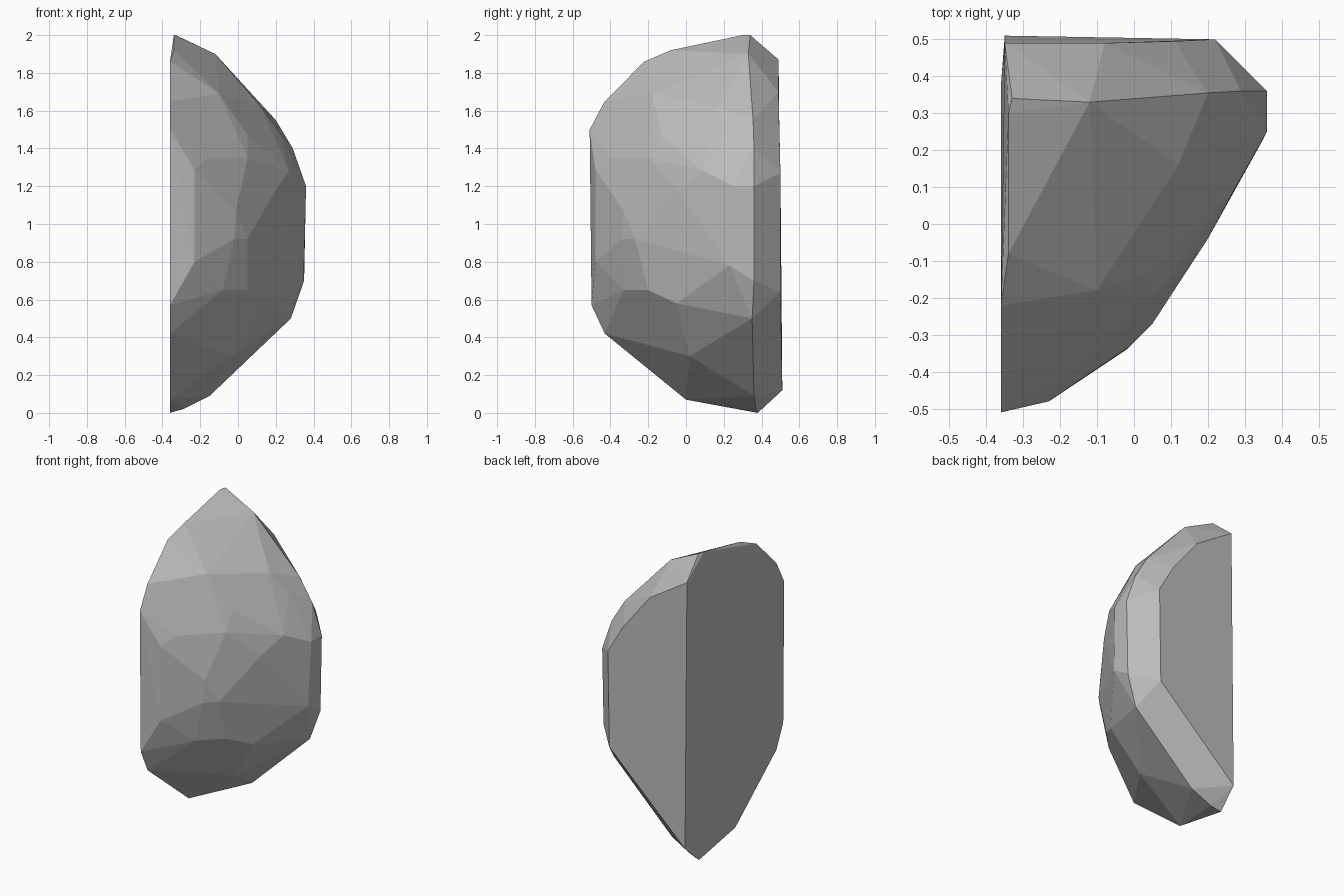
import bpy, bmesh

# Rings of the cut stone: flat cheek, flat back, bevel ridge, rounded faceted front
cheek = [(-.36, -.51, 1.5), (-.36, -.43, 1.65), (-.36, -.22, 1.86), (-.34, -.08, 1.92),
         (-.34, .3, 2), (-.36, .38, 0), (-.36, 0, .07), (-.36, -.43, .42), (-.36, -.5, .57)]
back = [(-.35, .49, 1.87), (-.08, .49, 1.7), (.11, .495, 1.46), (.22, .5, 1.27),
        (.21, .5, .64), (-.35, .51, .12)]
ridge = [(-.33, .34, 2), (-.12, .33, 1.9), (.2, .355, 1.55), (.29, .36, 1.4), (.36, .36, 1.2),
         (.35, .36, .7), (.28, .35, .5), (-.15, .36, .09), (-.29, .37, .02)]
front_upper = [(-.08, .14, 1.78), (.12, .16, 1.62), (.21, .23, 1.5), (-.1, -.18, 1.69),
               (.05, -.13, 1.47), (.05, -.2, 1.35), (-.16, -.4, 1.35), (-.23, -.48, 1.29),
               (.27, .09, 1.28), (.36, .25, 1.2), (.2, -.04, 1.18)]
front_lower = [(-.01, -.33, 1.07), (-.02, -.34, .92), (.05, -.27, .92), (-.23, -.48, .8),
               (.35, .23, .78), (-.08, -.33, .65), (.05, -.2, .65), (.14, -.05, .58),
               (-.03, .02, .3)]

# Stone body: convex faceted shell around the rings
bm = bmesh.new()
for p in cheek + back + ridge + front_upper + front_lower:
    bm.verts.new(p)
hull = bmesh.ops.convex_hull(bm, input=bm.verts[:])
loose = [v for v in bm.verts if not v.link_faces]
bmesh.ops.delete(bm, geom=loose, context='VERTS')

# Merge nearly coplanar triangles into clean facets
bmesh.ops.dissolve_limit(bm, angle_limit=0.05, verts=bm.verts[:], edges=bm.edges[:])
bmesh.ops.recalc_face_normals(bm, faces=bm.faces[:])
mesh = bpy.data.meshes.new("rock")
bm.to_mesh(mesh)
bm.free()

rock = bpy.data.objects.new("rock", mesh)
bpy.context.collection.objects.link(rock)

# Plain stone grey
grey = bpy.data.materials.new("stone grey")
grey.diffuse_color = (.5, .5, .5, 1)
mesh.materials.append(grey)
